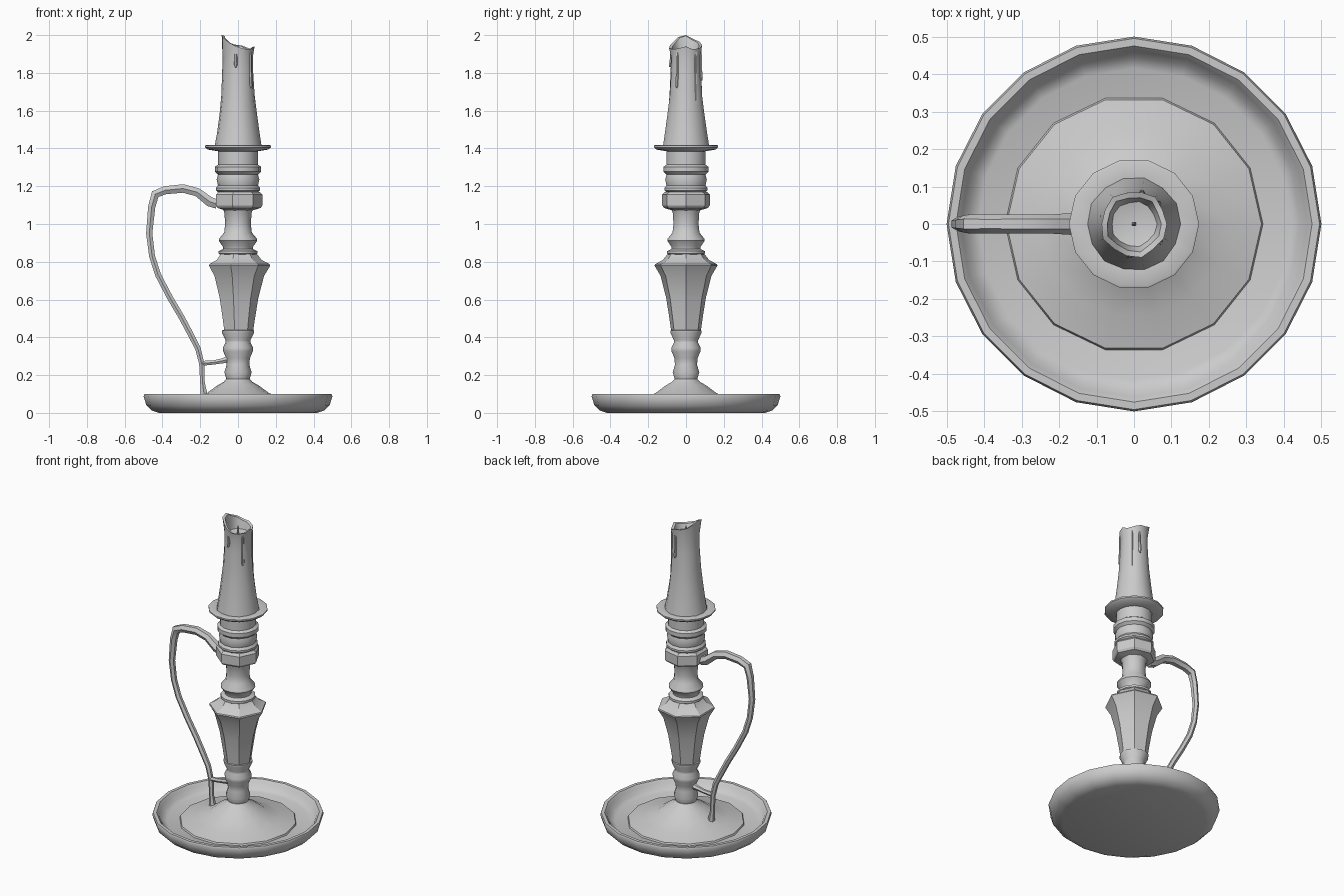
import bpy, bmesh, math


def finish(obj, angle):
    obj.data.shade_smooth()
    obj.data.set_sharp_from_angle(angle=math.radians(angle))
    return obj


def lathe(name, profile, sides, angle=35, tweak=None):
    """Revolve an (r, z) profile; tweak(row, k, r, z) may return a new (r, z)."""
    bm = bmesh.new()
    rows = []
    for i, (r, z) in enumerate(profile):
        row = []
        for k in range(sides):
            a = 2 * math.pi * k / sides
            rr, zz = tweak(i, k, r, z) if tweak else (r, z)
            row.append(bm.verts.new((rr * math.cos(a), rr * math.sin(a), zz)))
        rows.append(row)
    for lo, hi in zip(rows, rows[1:]):
        for k in range(sides):
            n = (k + 1) % sides
            bm.faces.new((lo[k], lo[n], hi[n], hi[k]))
    bmesh.ops.remove_doubles(bm, verts=bm.verts, dist=1e-5)
    bmesh.ops.recalc_face_normals(bm, faces=bm.faces)
    mesh = bpy.data.meshes.new(name)
    bm.to_mesh(mesh)
    bm.free()
    obj = bpy.data.objects.new(name, mesh)
    bpy.context.collection.objects.link(obj)
    return finish(obj, angle)


def tube(name, points):
    """Bar along (x, y, z, radius) points, converted to a mesh."""
    cu = bpy.data.curves.new(name, 'CURVE')
    cu.dimensions = '3D'
    cu.bevel_depth = 1.0
    cu.bevel_resolution = 1
    cu.use_fill_caps = True
    sp = cu.splines.new('POLY')
    sp.points.add(len(points) - 1)
    for p, (x, y, z, r) in zip(sp.points, points):
        p.co = (x, y, z, 1)
        p.radius = r
    tmp = bpy.data.objects.new(name + "_path", cu)
    bpy.context.collection.objects.link(tmp)
    dg = bpy.context.evaluated_depsgraph_get()
    mesh = bpy.data.meshes.new_from_object(tmp.evaluated_get(dg))
    bpy.data.objects.remove(tmp)
    obj = bpy.data.objects.new(name, mesh)
    bpy.context.collection.objects.link(obj)
    return finish(obj, 50)


# Drip dish
lathe("dish", [(0, 0), (0.42, 0), (0.455, 0.012), (0.485, 0.04), (0.5, 0.088),
               (0.495, 0.1), (0.475, 0.1), (0.462, 0.085), (0.445, 0.055),
               (0.415, 0.042), (0, 0.042)], 20, 40)

# Flared foot and lower turnings
lathe("foot", [(0.345, 0.04), (0.34, 0.052), (0.25, 0.074), (0.165, 0.105),
               (0.11, 0.145), (0.075, 0.165), (0.062, 0.18), (0.072, 0.215),
               (0.06, 0.255), (0.063, 0.29), (0.078, 0.325), (0.08, 0.345),
               (0.066, 0.372), (0.066, 0.385), (0.085, 0.425), (0.085, 0.437),
               (0.06, 0.44)], 14)

# Seven-sided tapering body
lathe("faceted_body", [(0.06, 0.425), (0.08, 0.43), (0.09, 0.5), (0.108, 0.61),
                       (0.138, 0.725), (0.171, 0.78), (0.168, 0.787),
                       (0.125, 0.81), (0.1, 0.842), (0.07, 0.845)], 7, 25)

# Middle turnings
lathe("middle_rings", [(0.08, 0.83), (0.102, 0.843), (0.102, 0.857), (0.078, 0.868),
                       (0.08, 0.88), (0.102, 0.912), (0.1, 0.922), (0.073, 0.955),
                       (0.068, 1.0), (0.072, 1.06), (0.085, 1.09)], 14)

# Seven-sided collar the handle joins
lathe("faceted_collar", [(0.07, 1.07), (0.12, 1.085), (0.129, 1.098),
                         (0.129, 1.155), (0.115, 1.17), (0.08, 1.172)], 7, 25)

# Upper turnings with the wide flange
lathe("candle_socket", [(0.1, 1.165), (0.117, 1.178), (0.117, 1.19), (0.106, 1.205),
                        (0.113, 1.235), (0.106, 1.262), (0.122, 1.277),
                        (0.122, 1.303), (0.106, 1.314), (0.106, 1.385),
                        (0.16, 1.394), (0.174, 1.406), (0.174, 1.415),
                        (0.168, 1.418), (0.115, 1.412)], 14)

# Candle with a ragged melted rim
RIM = [1.94, 1.925, 1.93, 1.945, 1.95, 1.965, 1.98, 2.0,
       1.99, 1.965, 1.945, 1.93, 1.925, 1.93]


def melt(i, k, r, z):
    if i in (6, 7):
        return r + 0.004 * math.sin(4.1 * k), RIM[k] - (0.004 if i == 7 else 0)
    return (r + 0.002 * math.sin(2.3 * k + i) if r else r), z


lathe("candle", [(0.125, 1.41), (0.113, 1.48), (0.099, 1.58), (0.088, 1.68),
                 (0.082, 1.8), (0.08, 1.88), (0.088, 1.94), (0.073, 1.94),
                 (0.06, 1.895), (0, 1.88)], 14, 50, melt)

# Wick
lathe("wick", [(0.007, 1.87), (0.006, 1.93), (0, 1.945)], 6)

# Wax runs: angle in degrees, top, bottom
for n, (deg, top, low) in enumerate([(40, 1.91, 1.6), (75, 1.9, 1.76),
                                     (262, 1.9, 1.83), (325, 1.91, 1.72)]):
    c, s = math.cos(math.radians(deg)), math.sin(math.radians(deg))
    tube(f"wax_run_{n + 1}", [(0.08 * c, 0.08 * s, top, 0.007),
                              (0.08 * c, 0.08 * s, (top + low) / 2, 0.008),
                              (0.083 * c, 0.083 * s, low + 0.015, 0.010),
                              (0.086 * c, 0.086 * s, low, 0.004)])

# Bent handle, from collar round to the foot
tube("handle", [(-0.11, 0, 1.105, 0.028), (-0.15, 0, 1.118, 0.03),
                (-0.215, 0, 1.168, 0.026), (-0.29, 0, 1.188, 0.026),
                (-0.385, 0, 1.179, 0.025), (-0.438, 0, 1.158, 0.026),
                (-0.457, 0, 1.09, 0.022), (-0.47, 0, 0.95, 0.019),
                (-0.455, 0, 0.83, 0.018), (-0.423, 0, 0.73, 0.018),
                (-0.36, 0, 0.61, 0.018), (-0.298, 0, 0.505, 0.018),
                (-0.25, 0, 0.415, 0.018), (-0.212, 0, 0.34, 0.017),
                (-0.192, 0, 0.26, 0.016), (-0.188, 0, 0.16, 0.014),
                (-0.178, 0, 0.085, 0.022)])

# Strut tying the handle to the stem
tube("handle_strut", [(-0.195, 0, 0.262, 0.015), (-0.13, 0, 0.267, 0.013),
                      (-0.085, 0, 0.275, 0.015), (-0.045, 0, 0.285, 0.022)])
